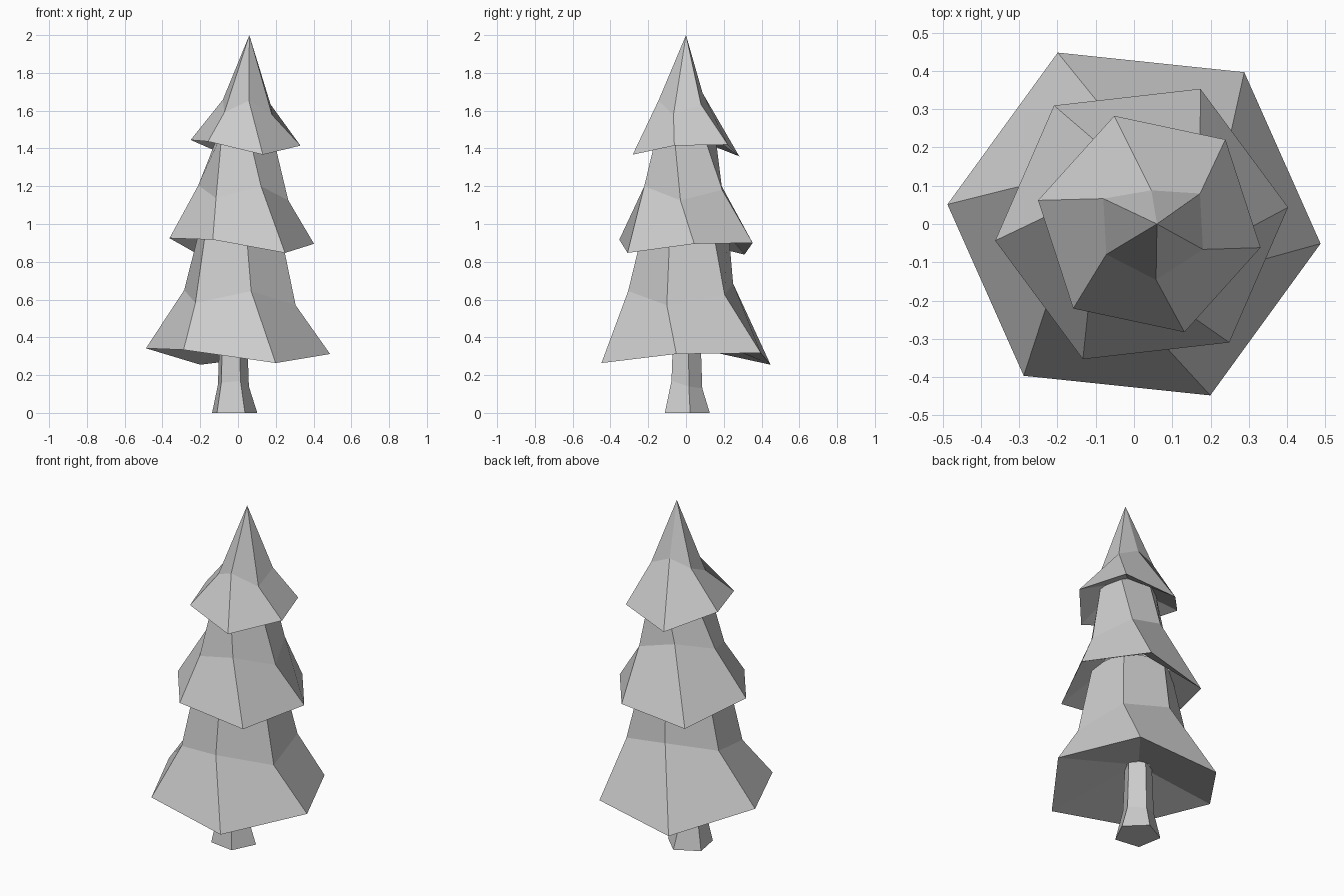
import bpy
import bmesh
from math import cos, sin, radians

if "Cube" in bpy.data.objects:
    bpy.data.objects.remove(bpy.data.objects["Cube"])


def loft(name, rings, apex=None):
    """Skin a stack of vertex rings; optionally close the top to a point."""
    bm = bmesh.new()
    loops = [[bm.verts.new(p) for p in ring] for ring in rings]
    n = len(loops[0])
    for lo, hi in zip(loops, loops[1:]):
        for i in range(n):
            j = (i + 1) % n
            bm.faces.new((lo[i], lo[j], hi[j], hi[i]))
    if apex:
        tip = bm.verts.new(apex)
        for i in range(n):
            bm.faces.new((loops[-1][i], loops[-1][(i + 1) % n], tip))
    if name == "trunk":
        bm.faces.new(loops[0][::-1])
    bmesh.ops.recalc_face_normals(bm, faces=bm.faces)
    mesh = bpy.data.meshes.new(name)
    bm.to_mesh(mesh)
    bm.free()
    obj = bpy.data.objects.new(name, mesh)
    bpy.context.collection.objects.link(obj)
    return obj


def ring(n, cx, z, radius, start, dz=None, dr=None):
    """Regular n-sided ring with optional height and radius offsets per corner."""
    dz, dr = dz or [0] * n, dr or [0] * n
    pts = []
    for i in range(n):
        a = radians(start + 360 * i / n)
        r = radius + dr[i]
        pts.append((cx + r * cos(a), r * sin(a), z + dz[i]))
    return pts


# Trunk: five-sided, flared at the foot
loft("trunk", [ring(5, -0.023, 0.0, 0.127, 10),
               ring(5, -0.028, 0.15, 0.087, 10, [-0.01, -0.02, 0.0, 0.01, 0.02]),
               ring(5, -0.028, 0.42, 0.077, 10)])

# Uneven corner offsets shared by every branch tier
RIM_DZ = [0.0, 0.005, -0.057, 0.03, 0.022, -0.048]
WAIST_DZ = [0.0, 0.055, 0.115, 0.08, 0.012, 0.075]
WAIST_DR = [0.0, 0.0, -0.058, 0.0, 0.0, 0.0]

# Each tier: hollow underside rising to the part below, rim, waist, top
# Lower branches
loft("lower_branches", [ring(6, -0.027, 0.42, 0.07, -6),
                        ring(6, 0.0, 0.312, 0.49, -6, RIM_DZ),
                        ring(6, 0.01, 0.57, 0.312, -19, WAIST_DZ, WAIST_DR),
                        ring(6, 0.01, 0.99, 0.225, -22)])

# Middle branches
loft("middle_branches", [ring(6, 0.01, 0.99, 0.21, 6.5),
                         ring(6, 0.02, 0.895, 0.385, 6.5, RIM_DZ),
                         ring(6, 0.028, 1.125, 0.24, -7, WAIST_DZ, WAIST_DR),
                         ring(6, 0.04, 1.48, 0.155, -24)])

# Top branches, ending in a point
loft("top_branches", [ring(6, 0.04, 1.48, 0.145, -12),
                      ring(6, 0.04, 1.415, 0.297, -12, RIM_DZ),
                      ring(6, 0.05, 1.578, 0.146, -27, WAIST_DZ, WAIST_DR)],
     apex=(0.06, 0.0, 2.0))
